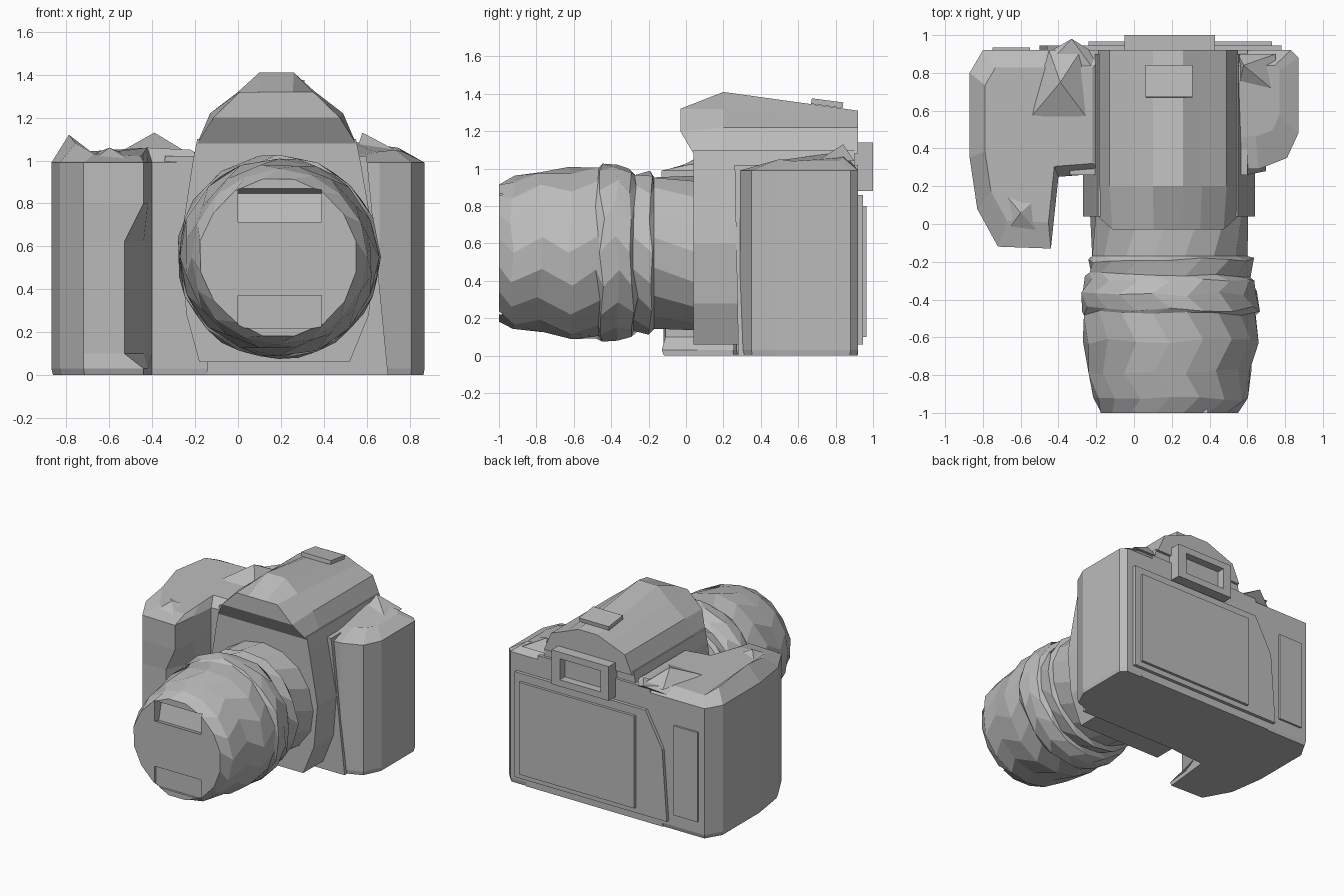
import bpy, bmesh, math, random
from mathutils import Matrix

random.seed(4)
if "Cube" in bpy.data.objects:
    bpy.data.objects.remove(bpy.data.objects["Cube"], do_unlink=True)

GREY = (0.5, 0.5, 0.5, 1)
grey = bpy.data.materials.new("plain grey")
grey.use_nodes = True
grey.diffuse_color = GREY
grey.node_tree.nodes["Principled BSDF"].inputs["Base Color"].default_value = GREY


def finish(name, bm):
    bmesh.ops.recalc_face_normals(bm, faces=bm.faces)
    mesh = bpy.data.meshes.new(name)
    bm.to_mesh(mesh)
    bm.free()
    mesh.materials.append(grey)
    obj = bpy.data.objects.new(name, mesh)
    bpy.context.scene.collection.objects.link(obj)
    return obj


def loft(name, rings, end_split=None):
    """Skin closed rings of points; end_split divides the first cap in two."""
    bm = bmesh.new()
    loops = [[bm.verts.new(p) for p in ring] for ring in rings]
    n = len(loops[0])
    for a, b in zip(loops, loops[1:]):
        for i in range(n):
            j = (i + 1) % n
            bm.faces.new((a[i], a[j], b[j], b[i]))
    first = loops[0]
    if end_split:
        i, j = end_split
        bm.faces.new(first[i:j + 1])
        bm.faces.new(first[j:] + first[:i + 1])
    else:
        bm.faces.new(first)
    bm.faces.new(loops[-1])
    return finish(name, bm)


def box(name, lo, hi, tilt=0):
    bm = bmesh.new()
    bmesh.ops.create_cube(bm, size=1)
    size = [b - a for a, b in zip(lo, hi)]
    mid = [(a + b) / 2 for a, b in zip(lo, hi)]
    bmesh.ops.scale(bm, vec=size, verts=bm.verts)
    bmesh.ops.rotate(bm, matrix=Matrix.Rotation(tilt, 3, 'X'), verts=bm.verts)
    bmesh.ops.translate(bm, vec=mid, verts=bm.verts)
    return finish(name, bm)


def cut(target, cutter):
    mod = target.modifiers.new("cut", 'BOOLEAN')
    mod.operation = 'DIFFERENCE'
    mod.object = cutter
    mod.solver = 'EXACT'
    cutter.hide_render = True
    cutter.hide_viewport = True
    cutter.display_type = 'WIRE'


def level(outline, z, toward=(0, 0), shrink=0.0):
    cx, cy = toward
    return [(x + (cx - x) * shrink, y + (cy - y) * shrink, z) for x, y in outline]


# Grip side of the body, with a finger hollow in the middle rings
grip = [(-.14, .92), (-.80, .92), (-.87, .80), (-.87, .35), (-.83, .08), (-.72, -.12),
        (-.44, -.13), (-.42, .06), (-.40, .25), (-.14, .27)]
hollow = list(grip)
hollow[6] = (-.53, -.11)
hollow[7] = (-.44, .12)
shoulder_z = [1.05, 1.04, 1.08, 1.12, 1.08, 1.03, 1.02, 1.04, 1.06, 1.05]
middle = (-.5, .5)
shoulder = [(x, y, z) for (x, y, _), z in zip(level(grip, 0, middle, .22), shoulder_z)]
loft("grip_body", [level(grip, 0, middle, .02), level(grip, .03), level(hollow, .10),
                   level(hollow, .62), level(grip, .80), level(grip, .99), shoulder])

# Core and opposite end of the body
loft("body_core", [[(-.45, y0, 0), (.7, y0, 0), (.7, .92, 0), (-.45, .92, 0)] if k == 0 else
                   [(-.34, y0, 1.02), (.6, y0, 1.02), (.6, .92, 1.02), (-.34, .92, 1.02)]
                   for k, y0 in enumerate((.28, .26))])
end = [(.45, .29), (.66, .29), (.81, .35), (.87, .48), (.87, .88), (.83, .92), (.45, .92)]
end_z = [1.02, 1.04, 1.05, 1.04, 1.04, 1.06, 1.09]
end_top = [(x, y, z) for (x, y, _), z in zip(level(end, 0, (.62, .72), .4), end_z)]
loft("end_body", [level(end, 0, (.6, .6), .02), level(end, .03), level(end, .99), end_top])

# Lens mount block under the viewfinder housing
mount = [(-.18, .06), (.52, .06), (.61, .28), (.64, .6), (.57, 1.0), (.55, 1.1),
         (-.19, 1.1), (-.21, 1.0), (-.27, .6), (-.24, .28)]
loft("mount_block", [[(x, y, z) for x, z in mount] for y in (.04, .9)])

# Viewfinder housing with an overhanging front
hood = [(-.37, 1.08), (.37, 1.08), (.31, 1.22), (.18, 1.32), (.08, 1.41),
        (-.08, 1.41), (-.18, 1.32), (-.31, 1.22)]
front = []
for dx, z in hood:
    y = .04 if z < 1.1 else -.03
    front.append((.18 + dx * (.95 if z > 1.1 else 1), y, min(z, 1.32 if z > 1.23 else 1.2)))
crown = [(.18 + dx, .2, z) for dx, z in hood]
rear = [(.18 + dx, .92, min(z, 1.31 if z > 1.33 else 1.27)) for dx, z in hood]
loft("viewfinder_housing", [front, crown, rear], end_split=(2, 7))
box("accessory_shoe", (.06, .67, 1.335), (.31, .84, 1.365), tilt=-.13)

# Faceted lens barrel
profile = [(.06, .42), (-.17, .415), (-.19, .44), (-.27, .43), (-.29, .455), (-.37, .475),
           (-.45, .47), (-.47, .46), (-.62, .465), (-.78, .435), (-.93, .41), (-1.0, .37)]
SIDES = 16
barrel = []
for k, (y, r) in enumerate(profile):
    ring = []
    for i in range(SIDES):
        a = 2 * math.pi * (i + .5 * (k % 2)) / SIDES
        rr = r * (1 + random.uniform(-.02, .015))
        dy = random.uniform(-.015, .015) if 1 < k < len(profile) - 1 else 0
        ring.append((.19 + rr * math.cos(a), y + dy, .55 + rr * math.sin(a)))
    barrel.append(ring)
lens = loft("lens_barrel", barrel)
cut(lens, box("upper_notch_cutter", (.0, -1.1, .72), (.39, -.93, .87), tilt=-.25))
cut(lens, box("lower_notch_cutter", (.0, -1.1, .22), (.39, -.985, .37)))

# Rear screen and its surround
panel = [(.78, .06), (.78, .86), (-.32, .86), (-.46, .6), (-.5, .06)]
loft("rear_panel", [[(x, y, z) for x, z in panel] for y in (.90, .945)])
box("rear_screen", (-.24, .93, .10), (.73, .965, .80))
box("thumb_rest", (-.75, .9, .12), (-.55, .935, .8))

# Eyepiece frame with a recessed window
eyepiece = box("eyepiece", (-.05, .88, .88), (.43, 1.0, 1.14))
cut(eyepiece, box("eyepiece_cutter", (.02, .94, .93), (.36, 1.1, 1.09)))

# Control dial, shutter button and small levers on the shoulders
def peak(name, corners, tip):
    bm = bmesh.new()
    base = [bm.verts.new(c) for c in corners]
    top = bm.verts.new(tip)
    bm.faces.new(base)
    for i in range(len(base)):
        bm.faces.new((base[i], base[(i + 1) % len(base)], top))
    finish(name, bm)


peak("mode_dial", [(-.55, .56, 1.04), (-.24, .55, 1.04), (-.28, .92, 1.04), (-.45, .92, 1.04)],
     (-.39, .75, 1.13))
peak("thumb_wheel", [(-.47, .9, 1.0), (-.2, .9, 1.0), (-.2, .8, 1.04), (-.5, .8, 1.04)],
     (-.33, .98, 1.06))
peak("shutter_button", [(-.68, -.05, 1.0), (-.5, -.05, 1.0), (-.5, .15, 1.02), (-.7, .18, 1.02)],
     (-.6, .06, 1.06))
peak("end_lever", [(.55, .7, 1.04), (.75, .7, 1.04), (.75, .9, 1.04), (.55, .9, 1.04)],
     (.58, .84, 1.13))
